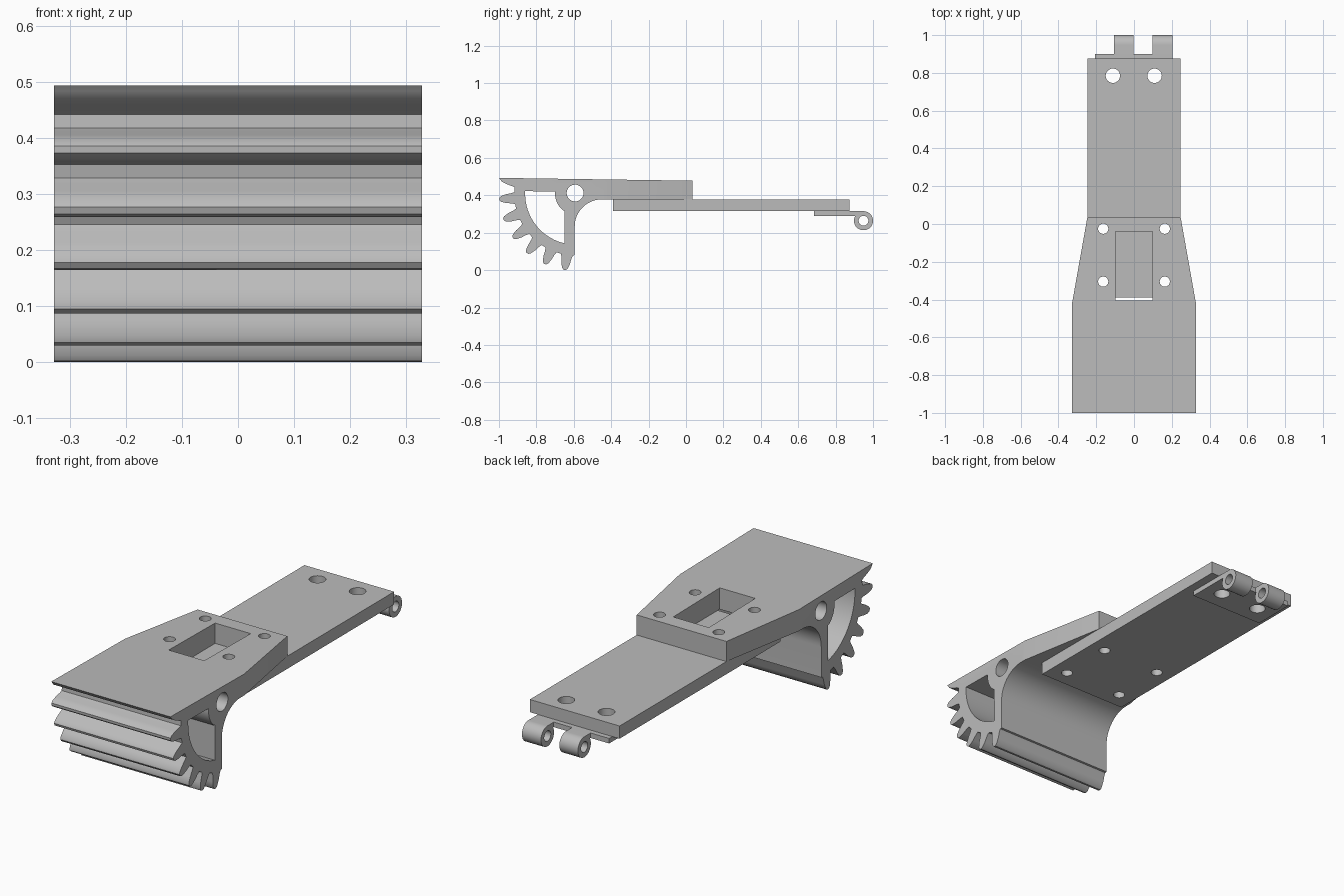
import bpy, bmesh
from math import sin, cos, radians
from mathutils import Vector

if "Cube" in bpy.data.objects:
    bpy.data.objects.remove(bpy.data.objects["Cube"])

grey = bpy.data.materials.new("plain_grey")
grey.use_nodes = True
grey.diffuse_color = (0.5, 0.5, 0.5, 1)
grey.node_tree.nodes["Principled BSDF"].inputs["Base Color"].default_value = grey.diffuse_color

PIVOT = (-0.588, 0.408)


def prism(name, outline, low, high, axis):
    """Extrude an outline: (y, z) points along X or (x, y) points along Z."""
    bm = bmesh.new()
    place = (lambda a, b: (low, a, b)) if axis == "X" else (lambda a, b: (a, b, low))
    face = bm.faces.new([bm.verts.new(place(a, b)) for a, b in outline])
    new = bmesh.ops.extrude_face_region(bm, geom=[face])["geom"]
    shift = Vector((high - low, 0, 0)) if axis == "X" else Vector((0, 0, high - low))
    bmesh.ops.translate(bm, vec=shift, verts=[v for v in new if isinstance(v, bmesh.types.BMVert)])
    bmesh.ops.recalc_face_normals(bm, faces=bm.faces)
    mesh = bpy.data.meshes.new(name)
    bm.to_mesh(mesh)
    bm.free()
    mesh.materials.append(grey)
    obj = bpy.data.objects.new(name, mesh)
    bpy.context.collection.objects.link(obj)
    return obj


def arc(center, r, start, end, steps):
    turns = [radians(start + (end - start) * i / steps) for i in range(steps + 1)]
    return [(center[0] + r * cos(t), center[1] + r * sin(t)) for t in turns]


def circle(center, r, steps=32):
    return arc(center, r, 0, 360, steps)[:-1]


def box(x0, x1, y0, y1):
    return [(x0, y0), (x1, y0), (x1, y1), (x0, y1)]


def combine(obj, other, operation="DIFFERENCE"):
    """Apply a boolean and discard the helper."""
    mod = obj.modifiers.new("cut", "BOOLEAN")
    mod.operation, mod.object, mod.solver = operation, other, "EXACT"
    graph = bpy.context.evaluated_depsgraph_get()
    mesh = bpy.data.meshes.new_from_object(obj.evaluated_get(graph))
    obj.modifiers.clear()
    obj.data = mesh
    bpy.data.objects.remove(other)


def drill(obj, x, y, r):
    combine(obj, prism("drill", circle((x, y), r), -1, 1, "Z"))


# Gear arm side profile: sloping top, seven teeth, filleted back
profile = [(0.035, 0.478), (-1, 0.493)]
flank = [(5.6, 0.33), (4.6, 0.345), (3.6, 0.375), (2.2, 0.402), (0.9, 0.411)]
for tooth in range(7):
    middle = 11.5 - 15.5 * tooth
    sides = [(-a, r) for a, r in reversed(flank)]
    if tooth:
        sides = flank + sides
    for offset, r in sides:
        t = radians(middle + offset)
        profile.append((PIVOT[0] - r * cos(t), PIVOT[1] + r * sin(t)))
profile += [(-0.595, 0.08)] + arc((-0.45, 0.233), 0.145, 180, 90, 16) + [(0.035, 0.378)]
gear_arm = prism("gear_arm", profile, -0.34, 0.34, "X")

# Tapered plan
half = [(0.328, -1.1), (0.328, -0.42), (0.247, 0.035), (0.247, 0.1)]
plan = half + [(-x, y) for x, y in reversed(half)]
combine(gear_arm, prism("plan", plan, -1, 1, "Z"), "INTERSECT")

# Pivot hole, side window and top pocket
combine(gear_arm, prism("pivot", circle((-0.593, 0.412), 0.045), -1, 1, "X"))
window = arc(PIVOT, 0.272, 177, 257, 20) + [(-0.65, 0.32)] + arc(PIVOT, 0.112, 232, 174, 8)
combine(gear_arm, prism("window", window, -1, 1, "X"))
combine(gear_arm, prism("pocket", box(-0.098, 0.098, -0.405, -0.04), 0.3, 1, "Z"))

# Long flat plate under the arm, and the hinge leaf under its end
plate = prism("long_plate", box(-0.247, 0.247, -0.39, 0.875), 0.315, 0.378, "Z")
leaf = prism("hinge_leaf", box(-0.207, 0.203, 0.685, 0.9), 0.29, 0.315, "Z")

# Bolt holes
for x in (-0.163, 0.163):
    for y in (-0.305, -0.025):
        drill(gear_arm, x, y, 0.027)
        drill(plate, x, y, 0.027)
for x in (-0.112, 0.109):
    drill(plate, x, 0.785, 0.038)
    drill(leaf, x, 0.785, 0.038)

# Hinge knuckles, each a rolled eye with a flat tab
knuckles = []
eye = (0.949, 0.264)
for side, x0, x1 in (("right", -0.105, -0.003), ("left", 0.098, 0.203)):
    outline = [(0.895, 0.29), (0.91, 0.29)] + arc(eye, 0.051, 150, 450, 36) + [(0.895, 0.315)]
    knuckle = prism(side + "_hinge_knuckle", outline, x0, x1, "X")
    combine(knuckle, prism("pin", circle(eye, 0.026), -1, 1, "X"))
    knuckles.append(knuckle)

# Smooth the curved faces, keep edges crisp
for obj in bpy.context.selected_objects:
    obj.select_set(False)
for obj in [gear_arm, plate, leaf] + knuckles:
    obj.select_set(True)
bpy.context.view_layer.objects.active = gear_arm
bpy.ops.object.shade_smooth_by_angle(angle=radians(30))
